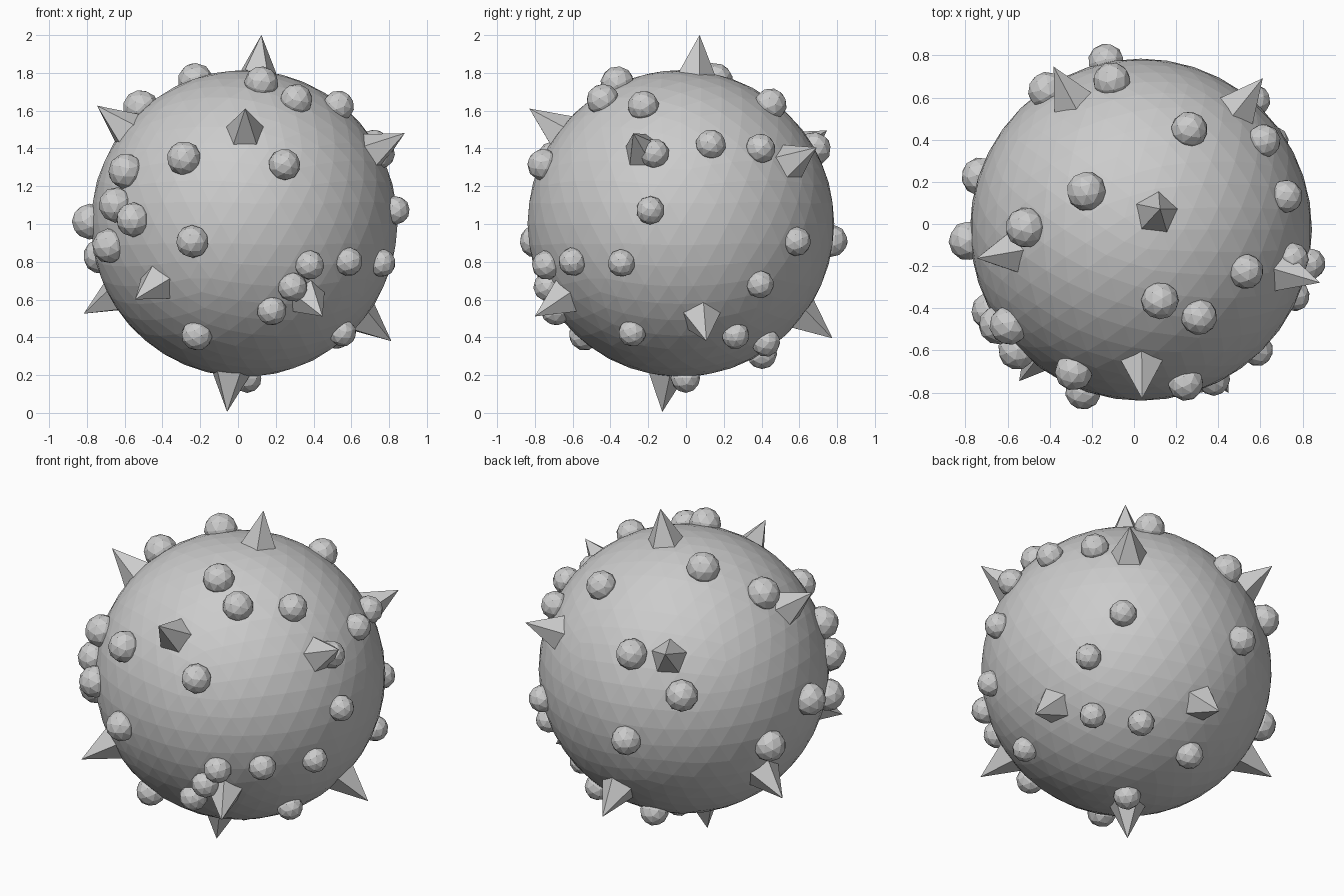
import bpy
from mathutils import Vector

if "Cube" in bpy.data.objects:
    bpy.data.objects.remove(bpy.data.objects["Cube"])

CENTRE = Vector((0.033, -0.027, 1.003))
BODY_R = 0.812

# ball body
bpy.ops.mesh.primitive_ico_sphere_add(subdivisions=4, radius=BODY_R, location=CENTRE)
bpy.context.object.name = "ball_body"


def add_spike(direction, name):
    """Five-sided spike pointing outwards, its base sunk in the ball."""
    d = Vector(direction).normalized()
    tip, base = 1.007, 0.775
    bpy.ops.mesh.primitive_cone_add(
        vertices=5, radius1=0.118, radius2=0, depth=tip - base,
        location=CENTRE + d * (tip + base) / 2,
        rotation=d.to_track_quat('Z', 'Y').to_euler())
    bpy.context.object.name = name


def add_bump(direction, name):
    """Small faceted bump half sunk in the ball."""
    d = Vector(direction).normalized()
    r = 0.085 - 0.01 * d.x + 0.007 * d.z
    bpy.ops.mesh.primitive_ico_sphere_add(
        subdivisions=2, radius=r, location=CENTRE + d * 0.82,
        rotation=d.to_track_quat('Z', 'Y').to_euler())
    bpy.context.object.name = name


# spikes: six axes, one spike at each end
SPIKE_AXES = [
    (0.09, 0.098, 0.99), (-0.775, -0.135, 0.62), (0.845, -0.25, 0.475),
    (0.005, -0.805, 0.61), (-0.415, 0.775, 0.493), (0.575, 0.715, 0.40),
]
for i, axis in enumerate(SPIKE_AXES):
    add_spike(axis, f"spike_upper_{i + 1}")
    add_spike(-Vector(axis), f"spike_lower_{i + 1}")

# scattered bumps, upper half
UPPER_BUMPS = [
    (.09, -.335, .74), (.27, -.405, .64), (.49, -.195, .61), (-.315, -.665, .34),
    (.21, -.72, .307), (-.635, -.46, .28), (-.56, .01, .625), (-.27, .19, .79),
    (-.595, -.58, .02), (-.69, -.46, .10), (-.855, -.055, .01), (.805, -.163, .07),
    (.675, .155, .41), (.575, .415, .39), (.72, -.14, .37), (.23, .475, .63),
    (-.14, .715, .40), (-.46, .68, .21),
]
# scattered bumps, lower half
LOWER_BUMPS = [
    (-.72, -.39, -.12), (-.785, .26, -.18), (-.275, -.77, -.096), (-.25, -.51, -.59),
    (.145, -.66, -.46), (.255, -.70, -.335), (.345, -.71, -.22), (.545, -.565, -.20),
    (.73, -.315, -.21), (.515, -.255, -.573), (.015, .025, -.84), (.54, .615, -.096),
    (.63, .42, -.324), (.49, .29, -.594), (.27, .45, -.63), (-.10, .435, -.70),
    (-.17, .82, -.095),
]
for i, d in enumerate(UPPER_BUMPS):
    add_bump(d, f"bump_upper_{i + 1}")
for i, d in enumerate(LOWER_BUMPS):
    add_bump(d, f"bump_lower_{i + 1}")
